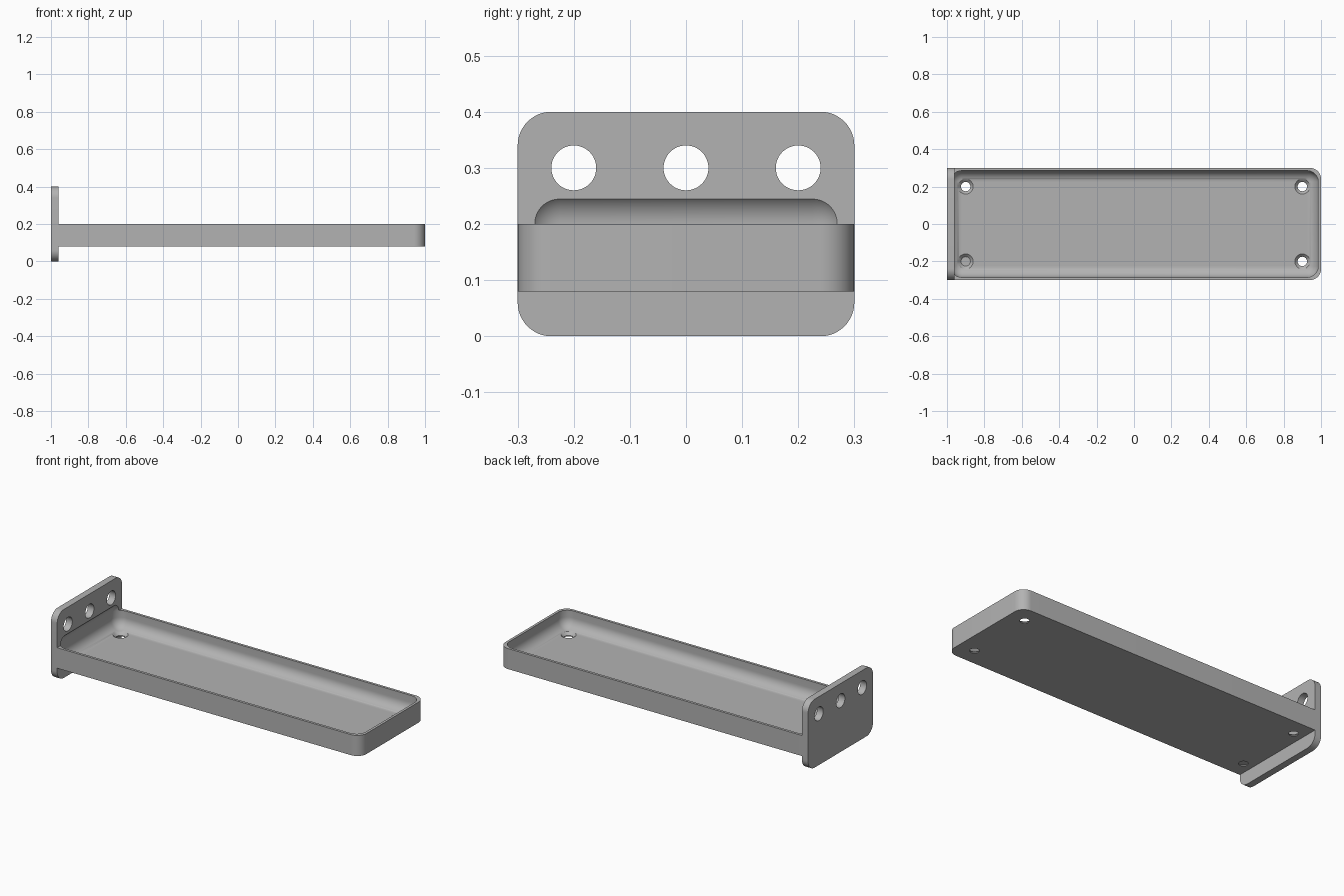
import bpy
import bmesh
import math
from mathutils import Matrix, Vector

default = bpy.data.objects.get("Cube")
if default:
    bpy.data.objects.remove(default, do_unlink=True)

grey = bpy.data.materials.new("light grey")
grey.use_nodes = True
colour = (0.45, 0.45, 0.45, 1)
grey.diffuse_color = colour
grey.node_tree.nodes["Principled BSDF"].inputs["Base Color"].default_value = colour


def finish(bm, name):
    bmesh.ops.recalc_face_normals(bm, faces=bm.faces)
    mesh = bpy.data.meshes.new(name)
    bm.to_mesh(mesh)
    bm.free()
    mesh.materials.append(grey)
    obj = bpy.data.objects.new(name, mesh)
    bpy.context.collection.objects.link(obj)
    return obj


def box(name, low, high, radius, rounded, segments=12):
    """Box between two corners; edges for which rounded(a, b) holds are filleted."""
    low, high = Vector(low), Vector(high)
    bm = bmesh.new()
    bmesh.ops.create_cube(bm, size=1)
    for v in bm.verts:
        v.co = Vector(l + (c + 0.5) * (h - l) for l, c, h in zip(low, v.co, high))
    edges = [e for e in bm.edges if rounded(e.verts[0].co, e.verts[1].co)]
    bmesh.ops.bevel(bm, geom=edges, offset=radius, offset_type='OFFSET',
                    segments=segments, profile=0.5, affect='EDGES')
    return finish(bm, name)


def add_pin(bm, r1, r2, depth, centre, turn=Matrix()):
    bmesh.ops.create_cone(bm, cap_ends=True, segments=48, radius1=r1, radius2=r2,
                          depth=depth, matrix=Matrix.Translation(centre) @ turn)


def boolean(target, tool, operation):
    mod = target.modifiers.new(tool.name, 'BOOLEAN')
    mod.operation = operation
    mod.solver = 'EXACT'
    mod.object = tool
    bpy.context.view_layer.objects.active = target
    bpy.ops.object.modifier_apply(modifier=mod.name)
    bpy.data.objects.remove(tool, do_unlink=True)


# Tray block with rounded outer end, joined to the upright mounting plate
bracket = box("tray_bracket", (-0.98, -0.3, 0.08), (1, 0.3, 0.2), 0.06,
              lambda a, b: a.x > 0.9 and b.x > 0.9 and abs(a.z - b.z) > 0.01)
plate = box("mounting_plate", (-1, -0.3, 0), (-0.96, 0.3, 0.4), 0.06,
            lambda a, b: abs(a.x - b.x) > 0.01)
boolean(bracket, plate, 'UNION')

# Filleted hollow, which also bites into the plate
hollow = box("hollow", (-0.98, -0.285, 0.1), (0.985, 0.285, 0.26), 0.06, lambda a, b: True)
boolean(bracket, hollow, 'DIFFERENCE')

# Three holes through the plate
bm = bmesh.new()
for y in (-0.2, 0, 0.2):
    add_pin(bm, 0.04, 0.04, 0.2, (-0.98, y, 0.3), Matrix.Rotation(math.pi / 2, 4, 'Y'))
boolean(bracket, finish(bm, "plate_holes"), 'DIFFERENCE')

# Four countersunk screw holes in the tray floor
for part, r1, r2, depth, z in (("screw_holes", 0.025, 0.025, 0.16, 0.1),
                               ("countersinks", 0.025, 0.045, 0.02, 0.095)):
    bm = bmesh.new()
    for x in (-0.9, 0.9):
        for y in (-0.2, 0.2):
            add_pin(bm, r1, r2, depth, (x, y, z))
    boolean(bracket, finish(bm, part), 'DIFFERENCE')

# Smooth fillets, sharp edges
bpy.ops.object.select_all(action='DESELECT')
bracket.select_set(True)
bpy.context.view_layer.objects.active = bracket
bpy.ops.object.shade_smooth_by_angle(angle=math.radians(30))
